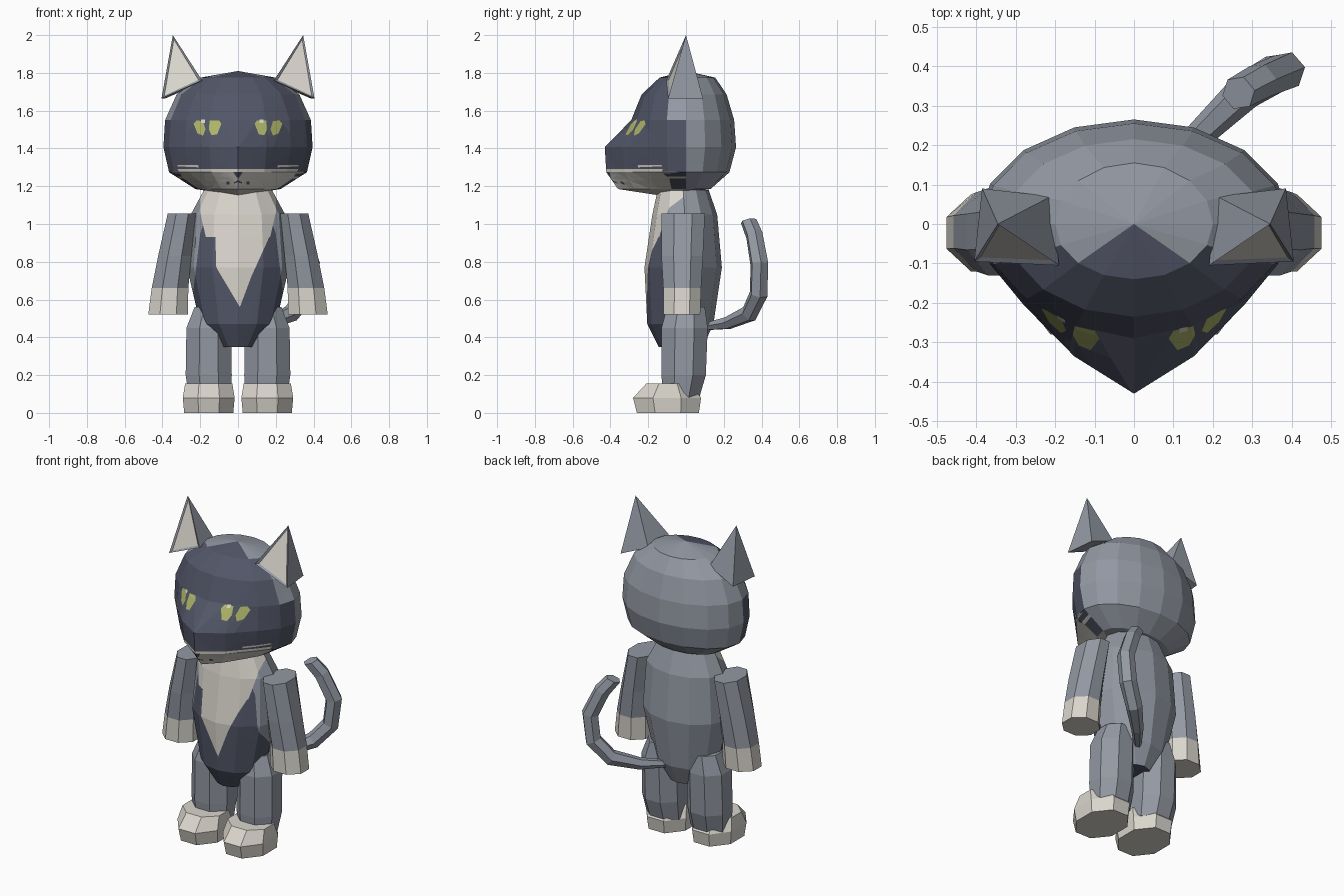
import bpy, bmesh, math
from mathutils import Vector

if "Cube" in bpy.data.objects:
    bpy.data.objects.remove(bpy.data.objects["Cube"])

COLOURS = {
    "grey_fur": (0.29, 0.315, 0.365),
    "dark_fur": (0.085, 0.093, 0.137),
    "cream_fur": (0.70, 0.67, 0.61),
    "eye_green": (0.42, 0.46, 0.14),
}
MATS = []
for name, c in COLOURS.items():
    m = bpy.data.materials.new(name)
    m.diffuse_color = (*c, 1)
    m.use_nodes = True
    m.node_tree.nodes["Principled BSDF"].inputs["Base Color"].default_value = m.diffuse_color
    MATS.append(m)
GREY, DARK, CREAM, GREEN = range(4)


def finish(name, bm):
    bmesh.ops.recalc_face_normals(bm, faces=bm.faces[:])
    me = bpy.data.meshes.new(name)
    bm.to_mesh(me)
    bm.free()
    for m in MATS:
        me.materials.append(m)
    ob = bpy.data.objects.new(name, me)
    bpy.context.collection.objects.link(ob)
    return ob


def skin(bm, rings, caps=True):
    """Bridge consecutive vertex rings with quads and cap the ends."""
    n = len(rings[0])
    for a, b in zip(rings, rings[1:]):
        for i in range(n):
            j = (i + 1) % n
            bm.faces.new((a[i], a[j], b[j], b[i]))
    if caps:
        bm.faces.new(rings[0])
        bm.faces.new(rings[-1])


def loft(rows, n, flat=True):
    """Stack of n-gons; each row is (cx, z, rx, y_front, y_back)."""
    bm = bmesh.new()
    off, k = (math.pi / n, 1 / math.cos(math.pi / n)) if flat else (0, 1)
    rings = []
    for cx, z, rx, yf, yb in rows:
        cy, ry = (yf + yb) / 2, (yb - yf) / 2
        rings.append([bm.verts.new((
            cx + rx * k * math.sin(off + i * math.tau / n),
            cy - ry * k * math.cos(off + i * math.tau / n), z)) for i in range(n)])
    skin(bm, rings)
    return bm


def paint(bm, pts, mat, ymax=-0.02):
    """Cut a convex front-view outline into the surface and colour it."""
    faces = [f for f in bm.faces if f.calc_center_median().y < ymax]
    mid = Vector((sum(p[0] for p in pts), 0, sum(p[1] for p in pts))) / len(pts)
    for (x0, z0), (x1, z1) in zip(pts, pts[1:] + pts[:1]):
        co = Vector((x0, 0, z0))
        no = Vector((z1 - z0, 0, x0 - x1)).normalized()
        if (mid - co).dot(no) < 0:
            no = -no
        geom = list({v for f in faces for v in f.verts}) + \
            list({e for f in faces for e in f.edges}) + faces
        res = bmesh.ops.bisect_plane(bm, geom=geom, dist=1e-5, plane_co=co, plane_no=no)
        faces = [f for f in res["geom"] if isinstance(f, bmesh.types.BMFace)
                 and (f.calc_center_median() - co).dot(no) > 0]
        if not faces:
            return
    for f in faces:
        f.material_index = mat


# Head: 16-sided ball with the lower front pulled out into a muzzle
N = 16
bm = bmesh.new()
HEAD = [  # z, half width, back depth, front depth, snout
    (1.775, 0.20, 0.155, 0.14, 0), (1.686, 0.325, 0.215, 0.235, 0),
    (1.55, 0.386, 0.255, 0.265, 0.025), (1.407, 0.395, 0.265, 0.265, 0.165),
    (1.274, 0.365, 0.23, 0.25, 0.172), (1.185, 0.225, 0.13, 0.20, 0.16)]
SNOUT = {0: 1, 1: 0.55, 15: 0.55, 2: 0.11, 14: 0.11}
rings = []
for z, rx, yb, yf, sn in HEAD:
    ring = []
    for i in range(N):
        s, c = math.sin(i * math.tau / N), math.cos(i * math.tau / N)
        y = -c * (yf if c > 0 else yb) - sn * SNOUT.get(i, 0)
        ring.append(bm.verts.new((rx * s, y, z)))
    rings.append(ring)
skin(bm, rings, caps=False)
for pole, ring in (((0, 0, 1.81), rings[0]), ((0, -0.13, 1.15), rings[-1])):
    p = bm.verts.new(pole)
    for i in range(N):
        bm.faces.new((p, ring[i], ring[(i + 1) % N]))
# Dark mask narrows towards the crown
for f in bm.faces:
    c = f.calc_center_median()
    col = sum(1 for v in f.verts if v.co.y < -0.001)
    ang = math.degrees(math.atan2(abs(c.x) / 0.39, -c.y / 0.27))
    limit = 45 if c.z > 1.775 else 67 if c.z > 1.55 else 90
    if ang < limit and col >= 2:
        f.material_index = DARK
# Muzzle, eyes with slit pupils, glints, nose and mouth
paint(bm, [(-0.32, 1.29), (0.32, 1.29), (0.22, 1.13), (-0.22, 1.13)], CREAM, -0.05)
for s in (-1, 1):
    for pts in ([(0.088, 1.53), (0.10, 1.548), (0.15, 1.548), (0.155, 1.50),
                 (0.14, 1.47), (0.11, 1.475)],
                [(0.172, 1.50), (0.185, 1.545), (0.22, 1.548), (0.235, 1.53),
                 (0.215, 1.48), (0.185, 1.468)]):
        paint(bm, [(s * x, z) for x, z in pts], GREEN)
    gx = 0.185 if s < 0 else 0.125
    paint(bm, [(s * gx - 0.01, 1.552), (s * gx + 0.01, 1.552),
               (s * gx + 0.01, 1.535), (s * gx - 0.01, 1.535)], CREAM)
    # Whiskers
    for z in (1.30, 1.265, 1.24):
        x0, x1 = (0.21, 0.32) if z > 1.29 else (0.29, 0.35)
        paint(bm, [(s * x0, z), (s * x1, z + 0.005), (s * x1, z + 0.013),
                   (s * x0, z + 0.011)], CREAM)
    paint(bm, [(s * 0.045, 1.225), (s * 0.06, 1.225), (s * 0.06, 1.21), (s * 0.045, 1.21)], DARK)
    paint(bm, [(0, 1.232), (s * 0.02, 1.222), (s * 0.02, 1.214), (0, 1.222)], DARK)
paint(bm, [(-0.025, 1.275), (0.025, 1.275), (0.006, 1.245), (-0.006, 1.245)], DARK)
finish("head", bm)

# Torso with dark belly and a ragged cream bib
bm = loft([(0, 0.35, 0.10, -0.145, 0.09), (0, 0.47, 0.20, -0.205, 0.145),
           (0, 0.77, 0.27, -0.22, 0.19), (0, 1.05, 0.25, -0.178, 0.165),
           (0, 1.18, 0.18, -0.15, 0.12)], 12, flat=False)
paint(bm, [(-0.17, 1.2), (0.17, 1.2), (0.20, 0.95), (0.262, 0.77), (0.24, 0.5),
           (0.12, 0.33), (-0.12, 0.33), (-0.24, 0.5), (-0.262, 0.77), (-0.20, 0.95)], DARK)
for pts in ([(-0.2, 1.2), (0.2, 1.2), (0.2, 1.06), (0.17, 0.93), (-0.17, 0.93), (-0.2, 1.06)],
            [(-0.12, 0.93), (0.165, 0.93), (0.07, 0.72), (-0.115, 0.77)],
            [(-0.115, 0.77), (0.07, 0.72), (0.01, 0.56)]):
    paint(bm, pts, CREAM)
finish("torso", bm)

for s, side in ((-1, "left"), (1, "right")):
    # Arm with cream paw
    bm = loft([(s * 0.295, 1.055, 0.077, -0.13, 0.10), (s * 0.335, 0.83, 0.088, -0.13, 0.09),
               (s * 0.36, 0.66, 0.097, -0.12, 0.08), (s * 0.37, 0.52, 0.105, -0.12, 0.075)], 8)
    for f in bm.faces:
        if f.calc_center_median().z < 0.65:
            f.material_index = CREAM
    finish(side + "_arm", bm)

    # Leg
    finish(side + "_leg", loft([(s * 0.15, 0.08, 0.11, -0.12, 0.07),
                                (s * 0.155, 0.20, 0.122, -0.13, 0.105),
                                (s * 0.155, 0.45, 0.118, -0.13, 0.115),
                                (s * 0.14, 0.56, 0.09, -0.10, 0.10)], 8))
    # Foot
    bm = loft([(s * 0.155, 0, 0.13, -0.26, 0.068), (s * 0.155, 0.08, 0.137, -0.28, 0.08),
               (s * 0.155, 0.155, 0.125, -0.21, 0.02)], 8)
    for f in bm.faces:
        f.material_index = CREAM
    finish(side + "_foot", bm)

    # Ear: leaning pyramid with an inset cream front
    bm = bmesh.new()
    base = [bm.verts.new((s * x, y, z)) for x, y, z in (
        (0.19, -0.105, 1.76), (0.405, -0.095, 1.665), (0.385, 0.09, 1.665), (0.21, 0.07, 1.74))]
    tip = bm.verts.new((s * 0.345, 0, 2.0))
    bm.faces.new(base)
    walls = [bm.faces.new((base[i], base[(i + 1) % 4], tip)) for i in range(4)]
    bmesh.ops.recalc_face_normals(bm, faces=bm.faces[:])
    bmesh.ops.inset_individual(bm, faces=[walls[0]], thickness=0.022, depth=-0.008)
    walls[0].material_index = CREAM
    finish(side + "_ear", bm)

# Tail: six-sided tube curling up behind one side
PATH = [((0.05, 0.09, 0.455), 0.02), ((0.16, 0.22, 0.475), 0.035), ((0.28, 0.335, 0.525), 0.047),
        ((0.365, 0.385, 0.63), 0.05), ((0.385, 0.388, 0.79), 0.05),
        ((0.32, 0.362, 0.94), 0.047), ((0.265, 0.332, 1.015), 0.044)]
bm = bmesh.new()
pts = [Vector(p) for p, r in PATH]
rings = []
for i, (p, r) in enumerate(PATH):
    d = pts[min(i + 1, len(pts) - 1)] - pts[max(i - 1, 0)]
    if i == len(pts) - 1:
        d = Vector((-0.1, -0.06, 0.3))
    d.normalize()
    u = Vector((-0.66, 0.75, 0))
    u = (u - d * u.dot(d)).normalized()
    w = d.cross(u)
    rings.append([bm.verts.new(pts[i] + r * (u * math.cos(a) + w * math.sin(a)))
                  for a in (k * math.tau / 6 for k in range(6))])
skin(bm, rings)
finish("tail", bm)
